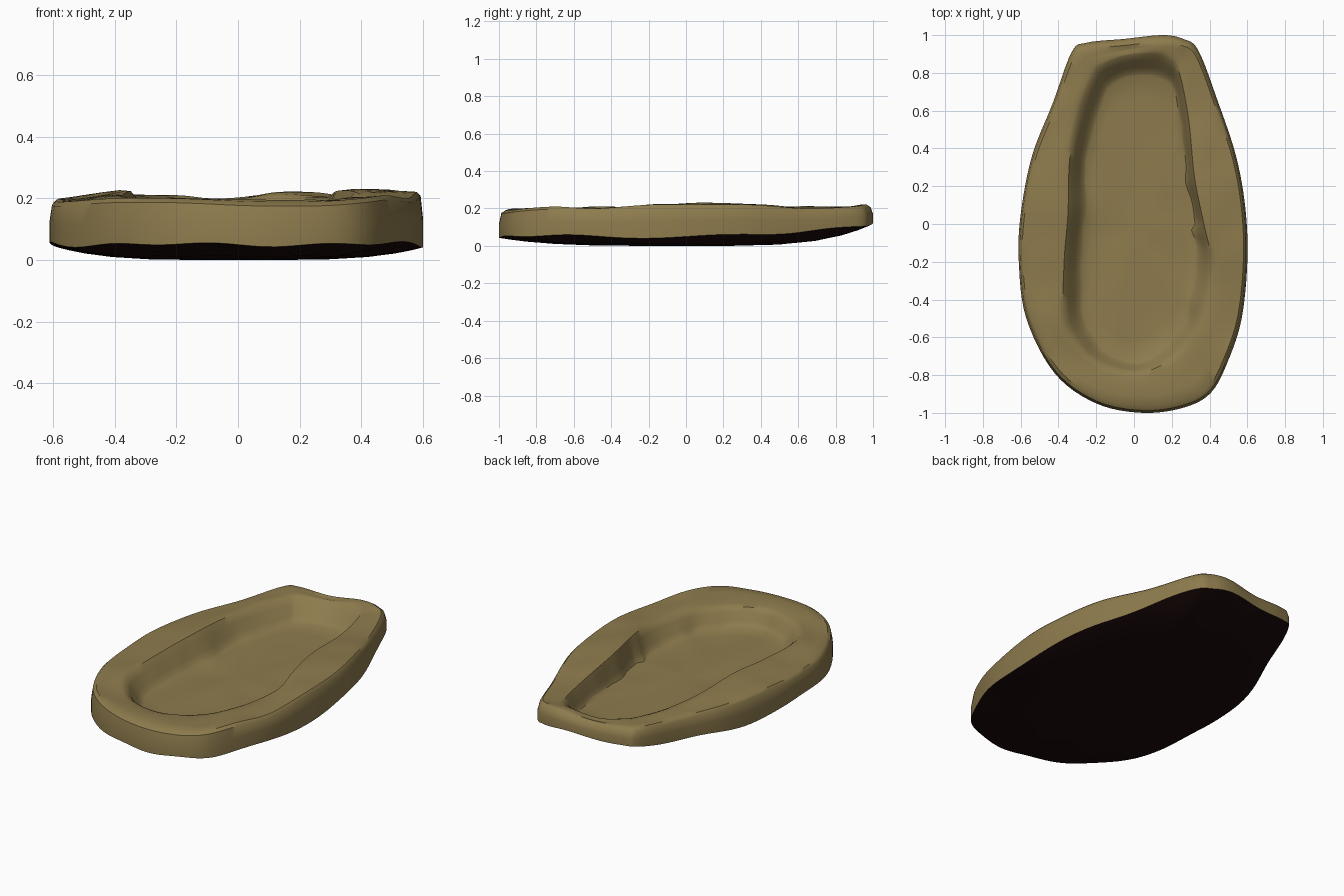
import bpy, bmesh, math
from mathutils import Vector, noise

cube = bpy.data.objects.get("Cube")
if cube:
    bpy.data.objects.remove(cube, do_unlink=True)


def flat_material(name, colour):
    mat = bpy.data.materials.new(name)
    mat.use_nodes = True
    mat.diffuse_color = colour
    bsdf = next(n for n in mat.node_tree.nodes if n.type == 'BSDF_PRINCIPLED')
    bsdf.inputs["Base Color"].default_value = colour
    bsdf.inputs["Roughness"].default_value = 0.9
    return mat


# Outer edge of the slab: x, y, top height
OUTLINE = [
    (.05, -1, .19), (.27, -.97, .19), (.41, -.89, .2), (.5, -.72, .21),
    (.57, -.5, .2), (.6, -.2, .22), (.59, .08, .22), (.54, .36, .22),
    (.44, .66, .2), (.34, .92, .21), (.26, .98, .22), (.15, 1, .22),
    (-.05, .98, .2), (-.25, .96, .21), (-.33, .91, .21), (-.43, .64, .2),
    (-.54, .36, .2), (-.6, .05, .2), (-.61, -.2, .19), (-.57, -.5, .19),
    (-.42, -.79, .2), (-.2, -.95, .2)]

# Lip of the basin, matched point for point with the outer edge
LIP = [
    (0, -.79, .19), (.14, -.75, .19), (.26, -.65, .19), (.34, -.53, .2),
    (.38, -.4, .2), (.41, -.2, .21), (.37, 0, .23), (.32, .25, .23),
    (.29, .55, .21), (.24, .8, .21), (.19, .87, .21), (.1, .9, .21),
    (-.05, .89, .2), (-.17, .84, .21), (-.22, .78, .21), (-.29, .6, .21),
    (-.34, .35, .22), (-.35, .05, .23), (-.37, -.2, .22), (-.37, -.5, .21),
    (-.29, -.66, .2), (-.17, -.75, .19)]

STEPS = 6


def smooth_loop(points):
    """Closed Catmull-Rom curve through the points."""
    pts = [Vector(p) for p in points]
    loop = []
    for i in range(len(pts)):
        a, b, c, d = (pts[(i + k) % len(pts)] for k in (-1, 0, 1, 2))
        for s in range(STEPS):
            t = s / STEPS
            loop.append((b * 2 + (c - a) * t + (a * 2 - b * 5 + c * 4 - d) * t ** 2
                         + (b * 3 - a - c * 3 + d) * t ** 3) / 2)
    return loop


def wave(p, size, amount):
    return noise.noise(Vector((p.x, p.y, 0)) * size) * amount


def scaled(p, s, z):
    return Vector((p.x * s, p.y * s, z))


def under_edge(p):
    """Wavy lower edge that lifts toward the back."""
    lift = max(0, (p.y - .2) / .8) ** 1.5 * .065
    return .05 + .011 * math.sin(p.x * 14) * math.sin(p.y * 7) + lift


def floor_point(p):
    """Foot of the basin wall: gentle slope on the right, steep on the left."""
    left = .8 if p.y < 0 else .88
    x = p.x * (.72 if p.x < 0 else left) + wave(p, 7, .02)
    return Vector((x, p.y * (.92 if p.y < 0 else .87), .092 + wave(p, 4, .012)))


outer = smooth_loop(OUTLINE)
lip = smooth_loop(LIP)
foot = [floor_point(p) for p in lip]

# Underside rings, from the middle outward
rings = [[scaled(p, s, under_edge(p) * s ** 4) for p in outer]
         for s in (.25, .5, .7, .85, .94, 1)]
under_count = len(rings)

# Outer wall and rounded top edge
rings.append([scaled(p, 1, (p.z + under_edge(p)) / 2) for p in outer])
rings.append([scaled(p, .987, p.z - .014) for p in outer])
top = [scaled(p, .965, p.z) for p in outer]
rings.append(top)

# Uneven rim between outer edge and basin lip
for t in (.3, .6, .85):
    ring = []
    for a, b in zip(top, lip):
        p = a.lerp(b, t)
        p.z += wave(p, 5, .014) * math.sin(math.pi * t)
        ring.append(p)
    rings.append(ring)
rings.append([p - Vector((0, 0, .006)) for p in lip])

# Basin wall with an S-shaped section
for t, drop in ((.3, .3), (.6, .72), (.85, .93), (1, 1)):
    rings.append([Vector((a.x + (b.x - a.x) * t, a.y + (b.y - a.y) * t,
                          a.z + (b.z - a.z) * drop)) for a, b in zip(lip, foot)])

# Basin floor
for s in (.85, .6, .3):
    ring = []
    for p in foot:
        q = scaled(p, s, .086)
        q.z += wave(q, 4, .012)
        ring.append(q)
    rings.append(ring)

# Skin the rings
bm = bmesh.new()
loops = [[bm.verts.new(p) for p in ring] for ring in rings]
count = len(outer)
for r in range(len(loops) - 1):
    low, high = loops[r], loops[r + 1]
    for i in range(count):
        j = (i + 1) % count
        face = bm.faces.new((low[i], low[j], high[j], high[i]))
        face.material_index = 1 if r < under_count - 1 else 0


def cap(loop, z, index, flip):
    centre = bm.verts.new((0, 0, z))
    for i in range(count):
        a, b = loop[i], loop[(i + 1) % count]
        face = bm.faces.new((b, a, centre) if flip else (a, b, centre))
        face.material_index = index


cap(loops[0], 0, 1, True)
cap(loops[-1], .086, 0, False)
bmesh.ops.recalc_face_normals(bm, faces=bm.faces)

mesh = bpy.data.meshes.new("stone_basin")
bm.to_mesh(mesh)
bm.free()
mesh.materials.append(flat_material("tan_earth", (.27, .2, .075, 1)))
mesh.materials.append(flat_material("dark_underside", (.011, .003, .003, 1)))
basin = bpy.data.objects.new("stone_basin", mesh)
bpy.context.collection.objects.link(basin)

bpy.ops.object.select_all(action='DESELECT')
basin.select_set(True)
bpy.context.view_layer.objects.active = basin
bpy.ops.object.shade_smooth_by_angle(angle=math.radians(40))
